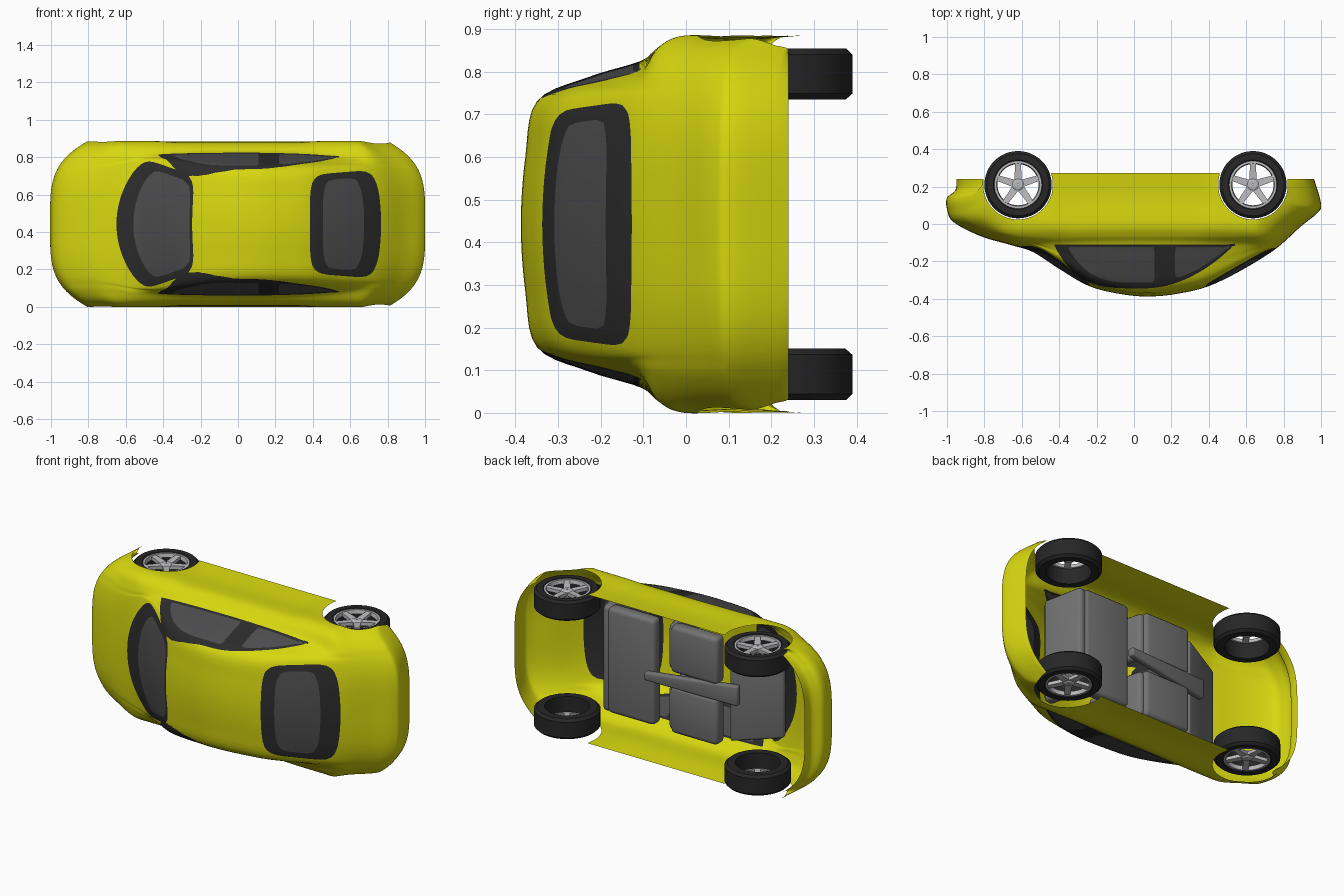
import bpy, bmesh, math
from mathutils import Vector, Matrix

if "Cube" in bpy.data.objects:
    bpy.data.objects.remove(bpy.data.objects["Cube"])

HALF = 0.4425            # half width of the car
FLOOR = -0.24            # lower edge of the bumpers
WHEELS_X = (-0.62, 0.636)
AXLE_Z = -0.21


def material(name, rgb, rough=0.5):
    m = bpy.data.materials.new(name)
    m.use_nodes = True
    m.diffuse_color = (*rgb, 1)
    node = m.node_tree.nodes["Principled BSDF"]
    node.inputs["Base Color"].default_value = (*rgb, 1)
    node.inputs["Roughness"].default_value = rough
    return m


YELLOW = material("yellow paint", (0.68, 0.68, 0.005))
TRIM = material("black window trim", (0.025, 0.025, 0.025))
GLASS = material("grey glass", (0.075, 0.075, 0.078))
RUBBER = material("tyre rubber", (0.02, 0.02, 0.021))
SILVER = material("silver rim", (0.5, 0.5, 0.52))
GREY = material("grey interior", (0.17, 0.17, 0.17))


def finish(name, bm, mats, angle=0.7):
    """Smooth shade, then lay the car on its side: its roof faces -y."""
    for f in bm.faces:
        f.smooth = True
    for e in bm.edges:
        e.smooth = e.calc_face_angle(0) < angle
    mesh = bpy.data.meshes.new(name)
    bm.to_mesh(mesh)
    bm.free()
    for m in mats:
        mesh.materials.append(m)
    ob = bpy.data.objects.new(name, mesh)
    ob.rotation_euler = (math.pi / 2, 0, 0)
    ob.location = (0, 0, HALF)
    bpy.context.scene.collection.objects.link(ob)


def spline(pts, n):
    """Smooth curve through points of any dimension."""
    out, last = [], len(pts) - 1
    for i in range(last):
        a, b, c, d = (pts[min(max(i + k, 0), last)] for k in (-1, 0, 1, 2))
        for k in range(n):
            t = k / n
            out.append(b + (c - a) * (t / 2) + (a * 2 - b * 5 + c * 4 - d) * (t * t / 2)
                       + (b * 3 - a - c * 3 + d) * (t ** 3 / 2))
    return out + [pts[-1]]


def ramp(value, start, end):
    return min(max((value - start) / (end - start), 0), 1)


def cut(bm, f):
    """Add edges to the mesh along the line f = 0."""
    val = {v: f(v.co) for v in bm.verts}
    new = []
    for e in list(bm.edges):
        a, b = e.verts
        if val[a] * val[b] < 0:
            new.append(bmesh.utils.edge_split(e, a, val[a] / (val[a] - val[b]))[1])
    if new:
        bmesh.ops.connect_verts(bm, verts=new)


# Window outlines: negative inside
def rounded(a, b):
    return (abs(a) ** 6 + abs(b) ** 6) ** (1 / 6) - 1


def windscreen(p, front=0.0, back=0.0, side=0.0):
    lo = -0.65 + 1.1 * p.y ** 2 + front
    hi = -0.245 + 0.3 * p.y ** 2 - back
    half = max(0.342 - 0.34 * (p.x + 0.48) - side, 0.05)
    return rounded((2 * p.x - lo - hi) / max(hi - lo, 0.05), p.y / half)


def rear_window(p, front=0.0, back=0.0, side=0.0):
    lo, hi = 0.385 + front, 0.765 - 0.4 * p.y ** 2 - back
    half = max(0.278 + 0.08 * (p.x - 0.57) - side, 0.05)
    return rounded((2 * p.x - lo - hi) / max(hi - lo, 0.05), p.y / half)


def side_window(p, mid=0.055, half=0.485, low=0.109, rise=0.235):
    t = (p.x - mid) / half
    top = low + rise * (1 - abs(t) ** (4 if t < 0 else 2))
    return max(low - p.z, p.z - top)


def side_glass(p):
    pane = side_window(p, 0.075, 0.43, 0.124, 0.19)
    return max(pane, 0.055 - abs(p.x - 0.165))


def arch(p):
    return min(math.hypot(p.x - x, p.z - AXLE_Z) for x in WHEELS_X) - 0.186


FRAMES = (windscreen, rear_window, side_window)
PANES = (lambda p: windscreen(p, 0.09, 0.015, 0.04),
         lambda p: rear_window(p, 0.07, 0.09, 0.035), side_glass)

# Body stations: x, crown z, roof edge y z, belt y z, shoulder z
MIDDLE = [(-0.82, 0.065, 0.28, 0.055, 0.36, 0.045, 0.03),
          (-0.66, 0.112, 0.3, 0.098, 0.36, 0.085, 0.06),
          (-0.54, 0.15, 0.325, 0.115, 0.372, 0.095, 0.065),
          (-0.4, 0.24, 0.328, 0.19, 0.376, 0.106, 0.065),
          (-0.235, 0.334, 0.305, 0.298, 0.38, 0.108, 0.062),
          (-0.05, 0.378, 0.292, 0.34, 0.382, 0.108, 0.06),
          (0.1, 0.387, 0.288, 0.349, 0.382, 0.108, 0.06),
          (0.25, 0.37, 0.288, 0.33, 0.379, 0.108, 0.06),
          (0.4, 0.332, 0.288, 0.296, 0.373, 0.108, 0.062),
          (0.57, 0.25, 0.292, 0.21, 0.362, 0.104, 0.063),
          (0.755, 0.135, 0.285, 0.115, 0.352, 0.09, 0.057)]


def bumper(x, z):
    return (x, z, 0.28, z - 0.005, 0.36, z - 0.01, z - 0.03)


STATIONS = ([bumper(*p) for p in ((-0.95, FLOOR), (-0.955, -0.18), (-1, -0.14), (-1, -0.08), (-0.965, -0.01))]
            + MIDDLE
            + [bumper(*p) for p in ((0.89, 0.015), (0.982, -0.06), (1, -0.11), (0.963, FLOOR))])


def section(row):
    """Cross-section of the shell, from one sill over the roof to the other."""
    x, top, ry, rz, by, bz, sz = row
    wide = HALF - 0.006 * (1 - ramp(abs(x), 0.33, 0.43))
    low = FLOOR - 0.032 * (1 - ramp(abs(x), 0.465, 0.5))
    waist = max(min(sz - 0.06, 0.003), FLOOR)
    half = [(ry * 0.55, top - 0.28 * (top - rz)), (ry, rz),
            ((ry + by) / 2 + 0.04 * (rz - bz), (rz + bz) / 2), (by, bz), (0.415, sz),
            (wide, waist), (wide - 0.004, (waist + low) / 2), (HALF, low)]
    half = [Vector((y, max(z, low))) for y, z in half]
    left = [Vector((-p.x, p.y)) for p in reversed(half)]
    out = []
    for y, z in spline(left + [Vector((0, top))] + half, 5):
        # Ends are bowed in plan so that the corners are round
        g = ramp(abs(x), 0.55, 0.95)
        bow = 0.2 * g * g * (3 - 2 * g) * (abs(y) / HALF) ** 4
        out.append((x - math.copysign(bow, x), y, z))
    return out


# Body shell with painted windows and open wheel arches
bm = bmesh.new()
grid = [[bm.verts.new(p) for p in section(row)] for row in spline([Vector(s) for s in STATIONS], 6)]
for r0, r1 in zip(grid, grid[1:]):
    for j in range(len(r0) - 1):
        bm.faces.new((r0[j], r1[j], r1[j + 1], r0[j + 1]))
bmesh.ops.remove_doubles(bm, verts=bm.verts[:], dist=0.0003)
for outline in (*FRAMES, *PANES, arch):
    cut(bm, outline)
for f in bm.faces:
    c = f.calc_center_median()
    if any(w(c) < 0 for w in PANES):
        f.material_index = 2
    elif any(w(c) < 0 for w in FRAMES):
        f.material_index = 1
gone = [f for f in bm.faces if arch(f.calc_center_median()) < 0]
bmesh.ops.delete(bm, geom=gone, context='FACES')
finish("body_shell", bm, [YELLOW, TRIM, GLASS], 0.9)


def lathe(bm, profile, n=48):
    """Closed ring around the y axis from (radius, y) points."""
    rings = []
    for i in range(n):
        a = math.tau * i / n
        rings.append([bm.verts.new((r * math.cos(a), y, r * math.sin(a))) for r, y in profile])
    for i in range(n):
        a, b = rings[i], rings[(i + 1) % n]
        for j in range(len(profile)):
            k = (j + 1) % len(profile)
            bm.faces.new((a[j], a[k], b[k], b[j]))


def block(bm, centre, size, turn=Matrix()):
    mat = Matrix.Translation(centre) @ turn @ Matrix.Diagonal((*size, 1))
    return bmesh.ops.create_cube(bm, size=1, matrix=mat)["verts"]


# Wheels: open tyre, rim ring, hub and five tapered spokes
for x, end in zip(WHEELS_X, ("front", "rear")):
    for side, word in ((1, "left"), (-1, "right")):
        place = Matrix.Translation((x, 0, AXLE_Z)) @ Matrix.Diagonal((1, side, 1, 1))
        tyre, rim = bmesh.new(), bmesh.new()
        lathe(tyre, [(0.122, 0.292), (0.164, 0.292), (0.18, 0.306), (0.18, 0.398),
                     (0.166, 0.412), (0.132, 0.412), (0.122, 0.404)])
        lathe(rim, [(0.11, 0.385), (0.124, 0.385), (0.127, 0.408), (0.115, 0.408)])
        lathe(rim, [(0.004, 0.37), (0.032, 0.37), (0.032, 0.398), (0.022, 0.404), (0.004, 0.404)], 24)
        for i in range(5):
            turn = Matrix.Rotation(math.tau * i / 5 + math.pi / 2, 4, 'Y')
            spoke = block(rim, (0.07, 0.388, 0), (0.1, 0.02, 0.04))
            for v in spoke:
                if v.co.x > 0.07:
                    v.co.z *= 0.75
                    v.co.y += 0.008
                v.co = turn @ v.co
        for bm, part, mat in ((tyre, "tyre", RUBBER), (rim, "rim", SILVER)):
            bm.transform(place)
            bmesh.ops.recalc_face_normals(bm, faces=bm.faces[:])
            finish(f"{end}_{word}_{part}", bm, [mat], 0.5)


def cushion(name, centre, size, lean=0.0, soft=0.025, front=1.0):
    """Rounded block; front scales the width of its forward end."""
    bm = bmesh.new()
    for v in block(bm, centre, size, Matrix.Rotation(lean, 4, 'Y')):
        if v.co.x < centre[0]:
            v.co.y = centre[1] + (v.co.y - centre[1]) * front
    bmesh.ops.bevel(bm, geom=bm.edges[:], offset=soft, segments=3, profile=0.5, affect='EDGES')
    finish(name, bm, [GREY])


# Interior
cushion("rear_bench", (0.285, 0, -0.08), (0.31, 0.63, 0.075))
cushion("rear_backrest", (0.465, 0, 0.02), (0.07, 0.63, 0.26), 0.2)
for y, word in ((0.18, "left"), (-0.18, "right")):
    cushion(f"{word}_seat", (-0.135, y, -0.085), (0.31, 0.28, 0.08))
    cushion(f"{word}_backrest", (0.045, y, 0.03), (0.06, 0.27, 0.27), 0.25)
    cushion(f"{word}_headrest", (0.095, y, 0.205), (0.05, 0.14, 0.07), 0.2, 0.02)
cushion("centre_console", (-0.125, 0, -0.12), (0.57, 0.05, 0.04), 0.13, 0.012, 2.4)
cushion("dashboard", (-0.465, 0, 0.012), (0.3, 0.6, 0.04), 0.42, 0.015, 0.85)
